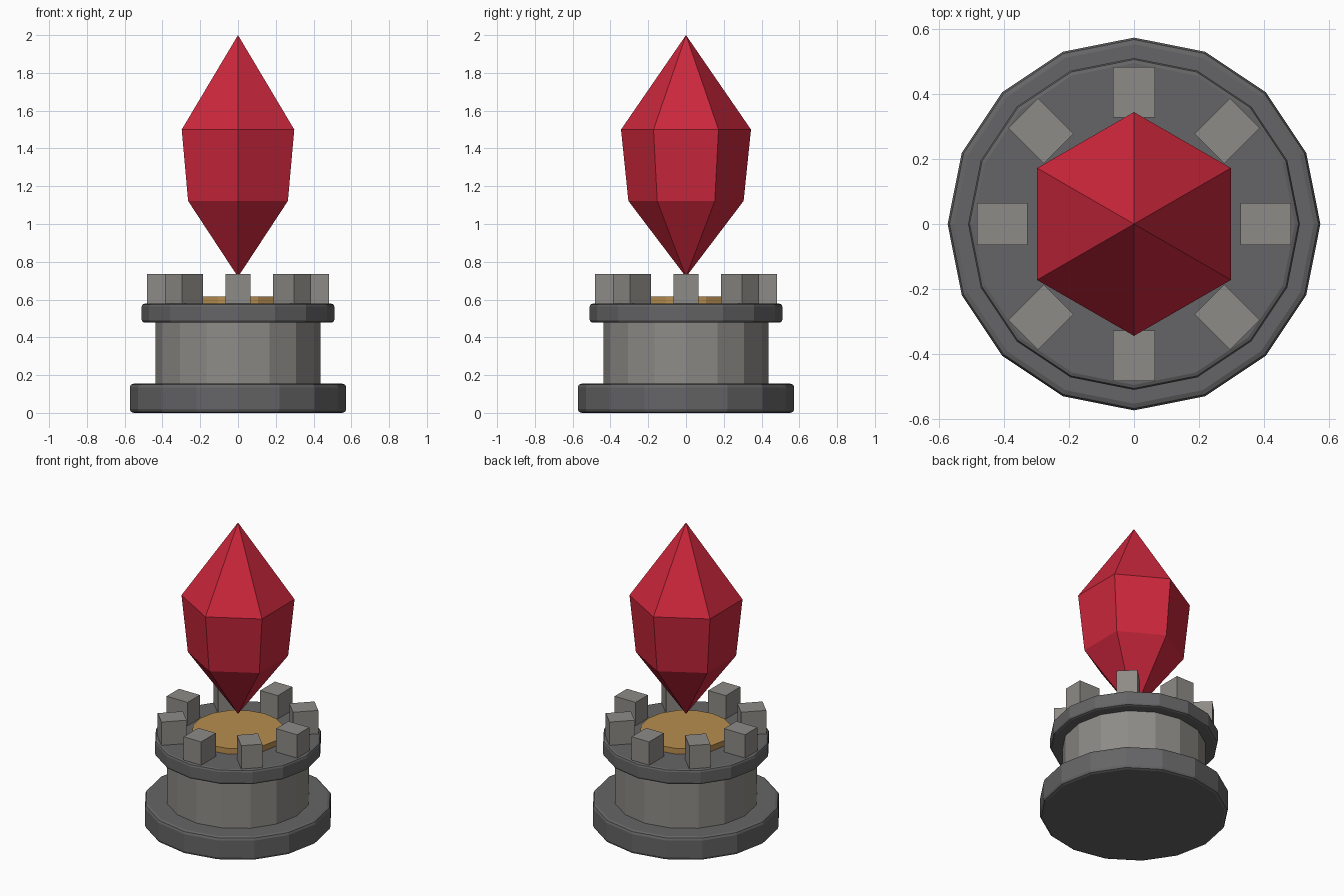
import bpy, bmesh
from math import pi, sin, cos

if "Cube" in bpy.data.objects:
    bpy.data.objects.remove(bpy.data.objects["Cube"])


def material(name, rgb):
    m = bpy.data.materials.new(name)
    m.diffuse_color = (*rgb, 1)
    m.use_nodes = True
    m.node_tree.nodes["Principled BSDF"].inputs["Base Color"].default_value = m.diffuse_color
    return m


STONE = material("stone", (0.27, 0.26, 0.24))
DARK = material("dark_stone", (0.13, 0.13, 0.135))
GOLD = material("gold", (0.48, 0.27, 0.08))
RED = material("crystal_red", (0.6, 0.02, 0.045))


def finish(name, bm, mat):
    bmesh.ops.recalc_face_normals(bm, faces=bm.faces)
    me = bpy.data.meshes.new(name)
    bm.to_mesh(me)
    bm.free()
    me.materials.append(mat)
    ob = bpy.data.objects.new(name, me)
    bpy.context.collection.objects.link(ob)
    return ob


def lathe(name, profile, sides, mat, bevel=0):
    """Faceted turned solid from (radius, z) pairs; radius 0 makes a tip."""
    bm = bmesh.new()
    rings = []
    for r, z in profile:
        n = sides if r else 1
        rings.append([bm.verts.new((r * cos(pi / 2 + 2 * pi * i / sides),
                                    r * sin(pi / 2 + 2 * pi * i / sides), z))
                      for i in range(n)])
    for a, b in zip(rings, rings[1:]):
        for i in range(sides):
            j = (i + 1) % sides
            quad = [a[i % len(a)], a[j % len(a)], b[j % len(b)], b[i % len(b)]]
            bm.faces.new(list(dict.fromkeys(quad)))
    for ring in (rings[0], rings[-1]):
        if len(ring) > 1:
            bm.faces.new(ring)
    ob = finish(name, bm, mat)
    if bevel:
        mod = ob.modifiers.new("edge_bevel", 'BEVEL')
        mod.width = bevel
        mod.segments = 2
        mod.limit_method = 'ANGLE'
    return ob


# Pedestal
lathe("base", [(0.573, 0), (0.573, 0.155)], 16, DARK, 0.02)
lathe("column", [(0.436, 0.14), (0.436, 0.49)], 16, STONE)
lathe("collar", [(0.51, 0.478), (0.51, 0.578)], 16, DARK, 0.015)
lathe("gold_disc", [(0.28, 0.57), (0.28, 0.616)], 16, GOLD)

# Ring of battlement blocks
for k in range(8):
    bm = bmesh.new()
    bmesh.ops.create_cube(bm, size=1)
    for v in bm.verts:
        v.co = (v.co.x * 0.155, v.co.y * 0.13, v.co.z * 0.16)
    block = finish(f"battlement_{k + 1}", bm, STONE)
    a = k * pi / 4
    block.location = (0.405 * cos(a), 0.405 * sin(a), 0.654)
    block.rotation_euler.z = a

# Floating crystal
lathe("crystal", [(0, 0.72), (0.305, 1.122), (0.344, 1.5), (0, 2.0)], 6, RED)
